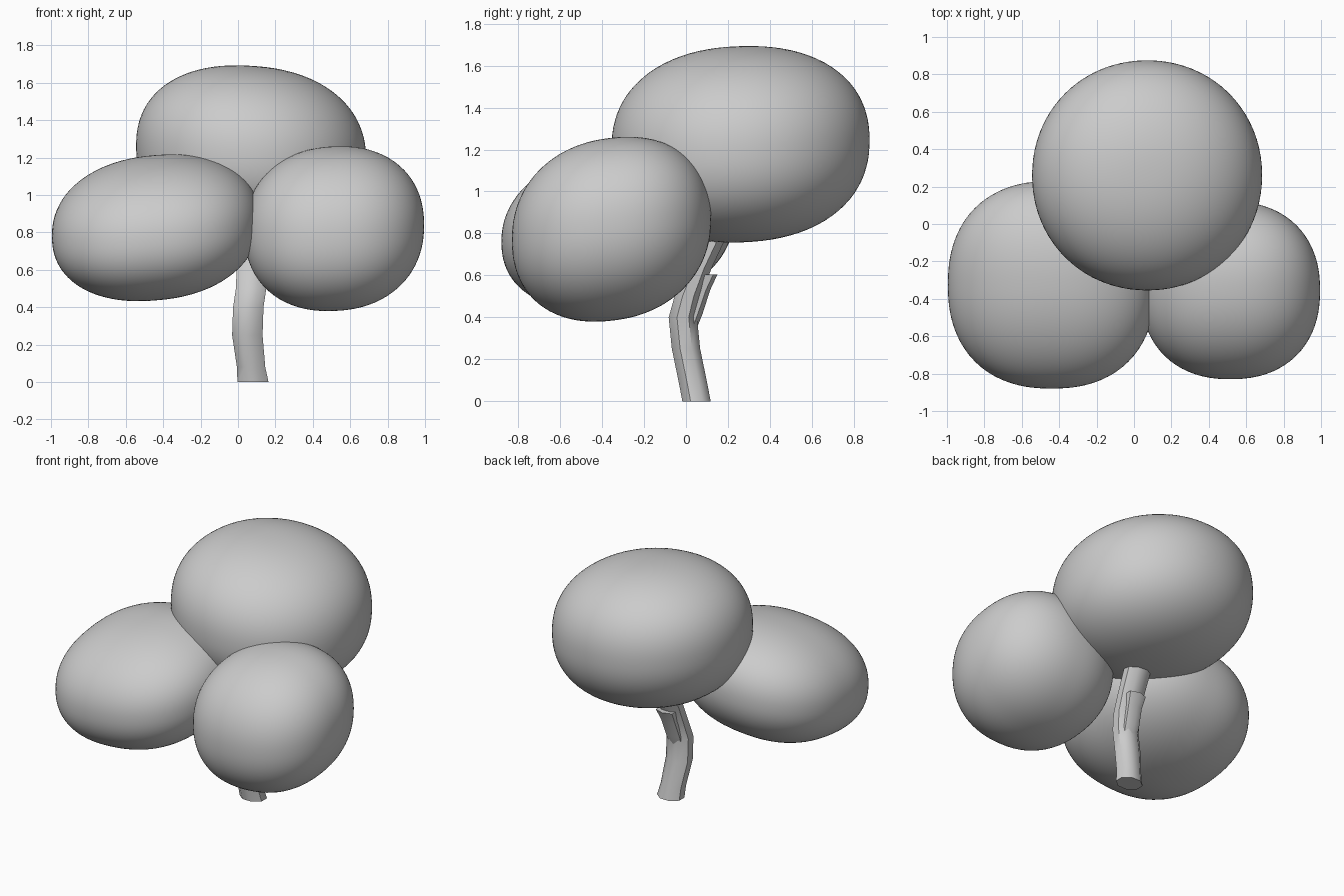
import bpy
import bmesh
import math
from mathutils import Vector

cube = bpy.data.objects.get("Cube")
if cube:
    bpy.data.objects.remove(cube, do_unlink=True)

# One plain grey for the whole tree
GREY = (0.6, 0.6, 0.6, 1)
grey = bpy.data.materials.new("plain_grey")
grey.use_nodes = True
grey.diffuse_color = GREY
grey.node_tree.nodes["Principled BSDF"].inputs["Base Color"].default_value = GREY


def finish(name, bm, angle):
    mesh = bpy.data.meshes.new(name)
    bmesh.ops.recalc_face_normals(bm, faces=bm.faces)
    bm.to_mesh(mesh)
    bm.free()
    obj = bpy.data.objects.new(name, mesh)
    bpy.context.collection.objects.link(obj)
    mesh.materials.append(grey)
    bpy.ops.object.select_all(action="DESELECT")
    obj.select_set(True)
    bpy.context.view_layer.objects.active = obj
    bpy.ops.object.shade_smooth_by_angle(angle=math.radians(angle))
    return obj


def foliage(name, centre, radii, tilt, flat_power, side_power):
    """Puffy rounded clump, slightly boxy, tilted by a shear."""
    bm = bmesh.new()
    bmesh.ops.create_icosphere(bm, subdivisions=5, radius=1)
    for v in bm.verts:
        x, y, z = v.co
        flat = (abs(x) ** flat_power + abs(y) ** flat_power) ** (1 / flat_power)
        size = (flat ** side_power + abs(z) ** side_power) ** (1 / side_power)
        p = Vector([c / size * r for c, r in zip(v.co, radii)])
        p.z += tilt[0] * p.x + tilt[1] * p.y
        v.co = p + Vector(centre)
    finish(name, bm, 60)


def limb(name, path, sides=8):
    """Tube through (x, y, z, x radius, y radius) stations."""
    bm = bmesh.new()
    rings = []
    for x, y, z, rx, ry in path:
        rings.append([bm.verts.new((x + rx * math.cos(a), y + ry * math.sin(a), z))
                      for a in (math.tau * (i + 0.5) / sides for i in range(sides))])
    for low, high in zip(rings, rings[1:]):
        for i in range(sides):
            j = (i + 1) % sides
            bm.faces.new((low[i], low[j], high[j], high[i]))
    bm.faces.new(rings[0])
    bm.faces.new(rings[-1])
    finish(name, bm, 50)


# Three foliage clumps
foliage("top_foliage", (0.07, 0.26, 1.225), (0.615, 0.615, 0.465), (-0.06, 0.03), 2.05, 2.25)
foliage("right_foliage", (-0.44, -0.325, 0.825), (0.555, 0.555, 0.38), (0.08, 0.12), 2.3, 2.2)
foliage("left_foliage", (0.515, -0.355, 0.82), (0.48, 0.475, 0.435), (0.04, 0.11), 2.25, 2.2)

# Bent trunk reaching into the top clump
limb("trunk", [
    (0.08, 0.05, 0.0, 0.09, 0.073),
    (0.07, 0.035, 0.08, 0.082, 0.073),
    (0.05, 0.0, 0.25, 0.088, 0.073),
    (0.055, -0.015, 0.4, 0.088, 0.073),
    (0.07, 0.01, 0.5, 0.088, 0.07),
    (0.075, 0.06, 0.63, 0.088, 0.065),
    (0.08, 0.14, 0.8, 0.092, 0.065),
    (0.08, 0.18, 0.92, 0.085, 0.065),
])

# Short broken branch on the back of the trunk
limb("branch_stub", [
    (0.055, 0.0, 0.32, 0.055, 0.04),
    (0.06, 0.035, 0.42, 0.06, 0.045),
    (0.07, 0.075, 0.53, 0.06, 0.04),
    (0.075, 0.11, 0.605, 0.07, 0.04),
], sides=6)
